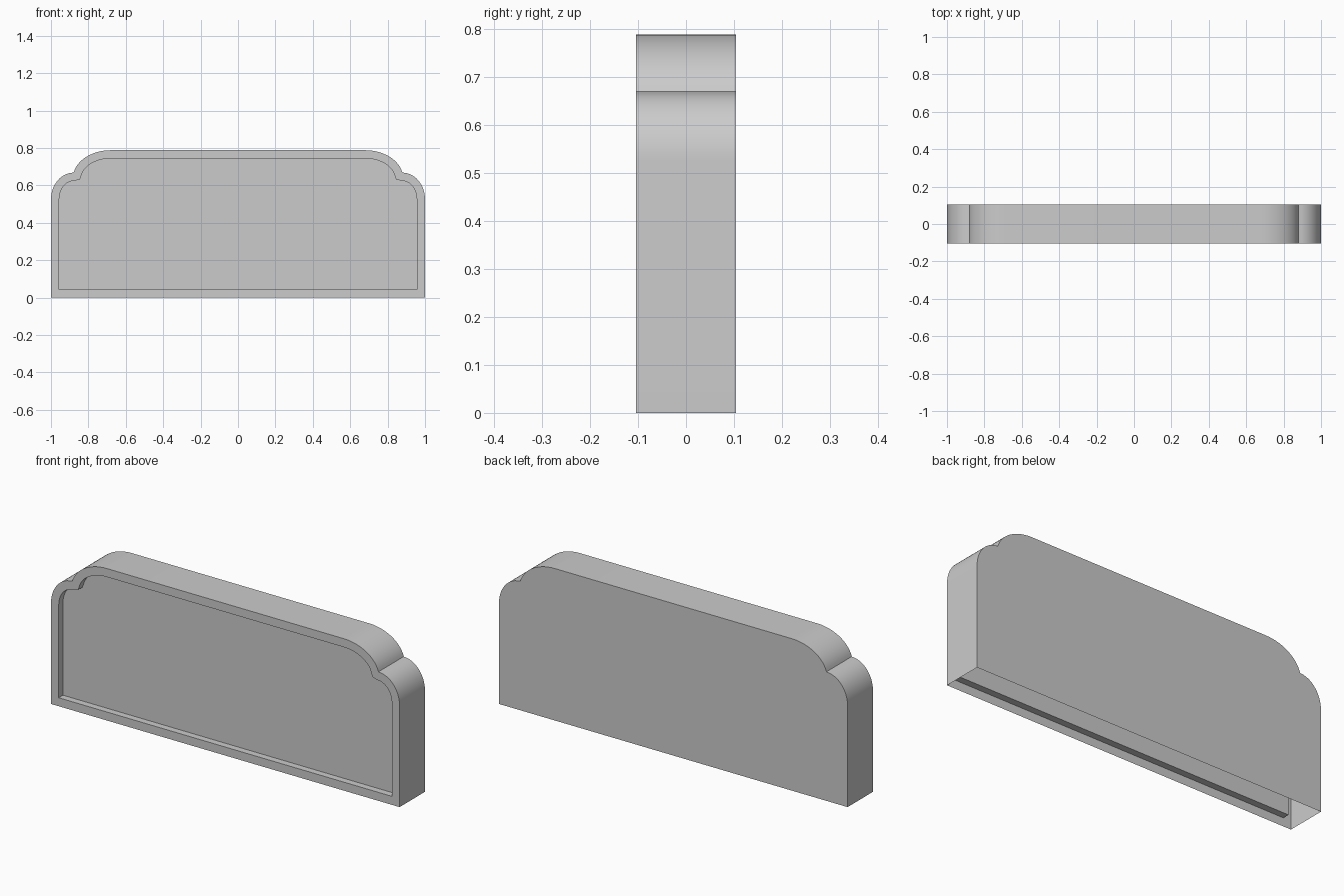
import bpy, bmesh
from math import sin, cos, radians
from mathutils import Vector

if "Cube" in bpy.data.objects:
    bpy.data.objects.remove(bpy.data.objects["Cube"])

FRONT, BACK = -0.104, 0.104
RIM, RECESS = 0.044, 0.035


def arc(cx, cz, rx, rz, a0, a1, n=14):
    steps = [radians(a0 + (a1 - a0) * i / n) for i in range(n + 1)]
    return [Vector((cx + rx * cos(a), cz + rz * sin(a))) for a in steps]


def inset(pts, d):
    """Mitred inward offset of a counter-clockwise outline."""
    out = []
    for i, p in enumerate(pts):
        e0 = (p - pts[i - 1]).normalized()
        e1 = (pts[(i + 1) % len(pts)] - p).normalized()
        n0, n1 = Vector((-e0.y, e0.x)), Vector((-e1.y, e1.x))
        out.append(p + (n0 + n1) * d / (1 + n0.dot(n1)))
    return out


# Outline: straight side, lower shoulder, notch, upper shoulder, mirrored
right = [Vector((1, 0))]
right += arc(0.879, 0.525, 0.121, 0.143, 0, 88)
right += arc(0.68, 0.638, 0.203, 0.150, 12, 90)
outline = right + [Vector((-p.x, p.y)) for p in reversed(right)]
inner = inset(outline, RIM)
count = len(outline)

bm = bmesh.new()


def ring(pts, y):
    return [bm.verts.new((p.x, y, p.y)) for p in pts]


def bridge(a, b, segments):
    for i in range(segments):
        j = (i + 1) % count
        bm.faces.new((a[i], a[j], b[j], b[i]))


back = ring(outline, BACK)
front = ring(outline, FRONT)
rim = ring(inner, FRONT)
deep = ring(inner, FRONT + RECESS)

bridge(back, front, count - 1)   # outer wall, open underneath
bridge(front, rim, count)        # front frame
bridge(rim, deep, count)         # recess wall
bm.faces.new(deep)               # recessed panel
bm.faces.new(back[::-1])         # back panel

mesh = bpy.data.meshes.new("headboard_shell")
bm.to_mesh(mesh)
bm.free()
shell = bpy.data.objects.new("headboard_shell", mesh)
bpy.context.collection.objects.link(shell)
bpy.context.view_layer.objects.active = shell
shell.select_set(True)
bpy.ops.object.shade_smooth_by_angle(angle=radians(30))
